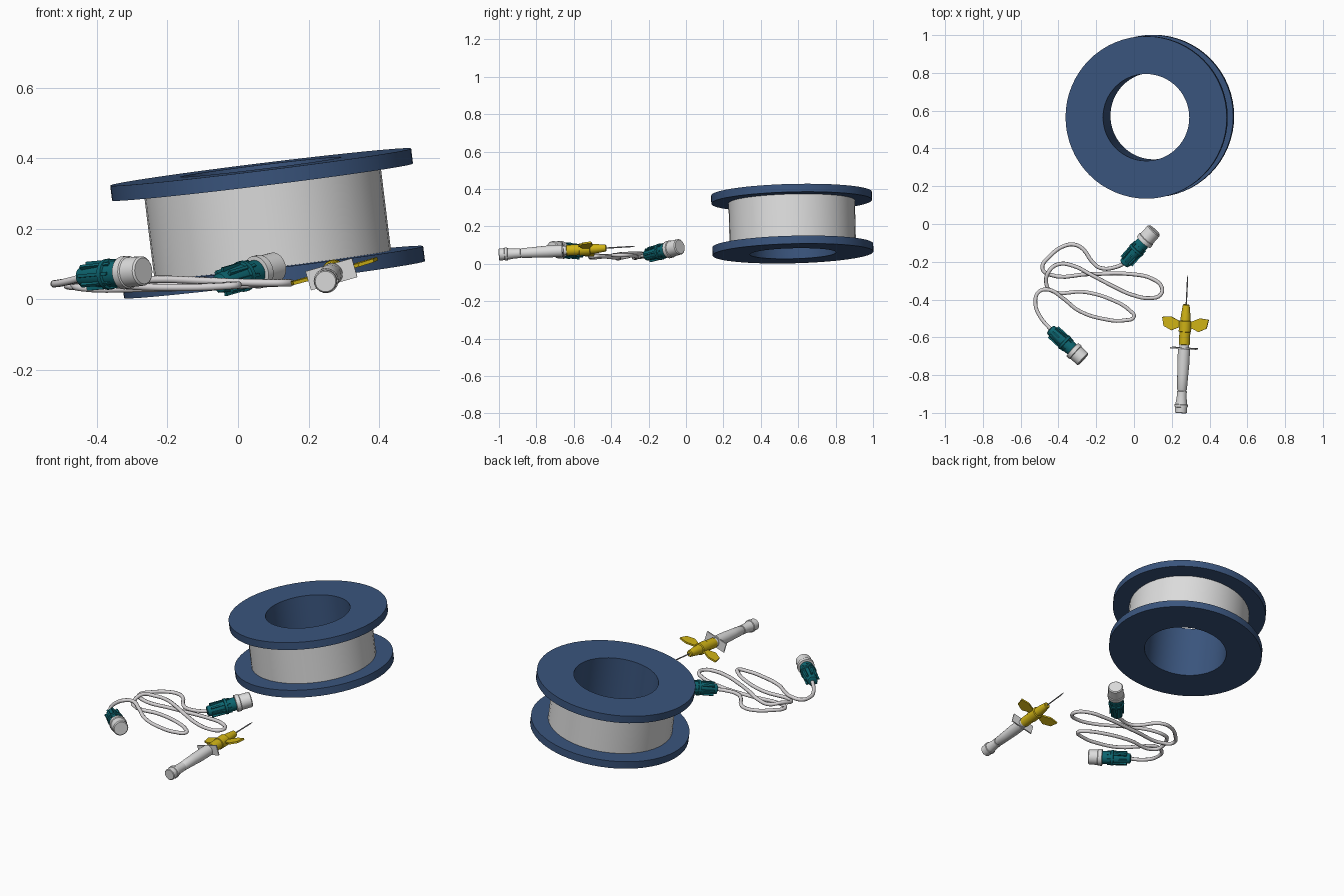
import bpy, bmesh, math
from mathutils import Matrix, Vector

if "Cube" in bpy.data.objects:
    bpy.data.objects.remove(bpy.data.objects["Cube"])


def material(name, rgb):
    m = bpy.data.materials.new(name)
    m.diffuse_color = (*rgb, 1)
    m.use_nodes = True
    m.node_tree.nodes["Principled BSDF"].inputs["Base Color"].default_value = m.diffuse_color
    return m


BLUE = material("spool blue", (0.042, 0.09, 0.205))
WHITE = material("plastic white", (0.72, 0.72, 0.72))
TEAL = material("grip teal", (0.004, 0.13, 0.16))
YELLOW = material("wing yellow", (0.64, 0.46, 0.008))
STEEL = material("needle steel", (0.3, 0.3, 0.32))
CABLE = material("cable white", (0.68, 0.66, 0.67))


def frame(origin, axis, side=(1, 0, 0)):
    """Local z runs along axis, local x as close to side as possible."""
    z = Vector(axis).normalized()
    y = z.cross(Vector(side)).normalized()
    x = y.cross(z)
    rot = Matrix((x, y, z)).transposed().to_4x4()
    return Matrix.Translation(origin) @ rot


def finish(name, bm, mat, matrix, smooth=True):
    bmesh.ops.recalc_face_normals(bm, faces=bm.faces)
    me = bpy.data.meshes.new(name)
    bm.to_mesh(me)
    bm.free()
    me.materials.append(mat)
    ob = bpy.data.objects.new(name, me)
    bpy.context.collection.objects.link(ob)
    ob.matrix_world = matrix
    if smooth:
        bpy.ops.object.select_all(action='DESELECT')
        ob.select_set(True)
        bpy.context.view_layer.objects.active = ob
        bpy.ops.object.shade_smooth_by_angle(angle=math.radians(30))
    return ob


def lathe(name, profile, mat, matrix, sides=24, closed=False):
    """Turn (radius, height) points; closed makes a ring, otherwise ends are capped."""
    bm = bmesh.new()
    rings = []
    for r, h in profile:
        rings.append([bm.verts.new((r * math.cos(2 * math.pi * i / sides),
                                    r * math.sin(2 * math.pi * i / sides), h))
                      for i in range(sides)])
    pairs = list(zip(rings, rings[1:]))
    if closed:
        pairs.append((rings[-1], rings[0]))
    else:
        bm.faces.new(rings[0])
        bm.faces.new(rings[-1])
    for a, b in pairs:
        for i in range(sides):
            j = (i + 1) % sides
            bm.faces.new((a[i], a[j], b[j], b[i]))
    return finish(name, bm, mat, matrix)


def box(bm, centre, size, turn=0.0):
    m = Matrix.Rotation(turn, 4, 'Z') @ Matrix.Translation(centre) @ Matrix.Diagonal((*size, 1))
    bmesh.ops.create_cube(bm, size=1, matrix=m)


# Spool: flanged tube with a white winding, resting at a slight tilt
spool = frame((0.084, 0.568, 0.215), (-0.123, -0.025, 1))
H, T = 0.161, 0.043
lathe("spool", [(0.23, -H), (0.43, -H), (0.43, T - H), (0.3, T - H),
                (0.3, H - T), (0.43, H - T), (0.43, H), (0.23, H)],
      BLUE, spool, 64, closed=True)
lathe("spool_winding", [(0.295, T - H), (0.338, T - H), (0.338, H - T), (0.295, H - T)],
      WHITE, spool, 40, closed=True)


# Plugs: tapered teal grip with ribs, white cap
def plug(label, tail, tip):
    tail, tip = Vector(tail), Vector(tip)
    m = frame(tail, tip - tail, (0, 0, 1))
    n = (tip - tail).length
    lathe(label + "_grip", [(0.018, -0.012), (0.027, -0.008), (0.029, 0.0), (0.036, 0.085),
                            (0.044, 0.087), (0.044, 0.1), (0.037, 0.102), (0.036, 0.15),
                            (0.03, 0.155)], TEAL, m)
    ribs = bmesh.new()
    for i in range(8):
        box(ribs, (0.034, 0, 0.066), (0.014, 0.009, 0.11), i * math.pi / 4)
    finish(label + "_ribs", ribs, TEAL, m, False)
    lathe(label + "_cap", [(0.036, 0.148), (0.047, 0.15), (0.047, 0.172), (0.043, 0.175),
                           (0.042, n - 0.005), (0.037, n)], WHITE, m)


plug("upper_plug", (-0.047, -0.205, 0.047), (0.108, -0.032, 0.092))
plug("lower_plug", (-0.436, -0.564, 0.064), (-0.268, -0.718, 0.08))

# Cable: looping tube between the two plugs
path = [(-0.04, -0.2, .047), (-0.09, -0.226, .043), (-0.18, -0.232, .04), (-0.225, -0.195, .04),
        (-0.265, -0.138, .04), (-0.305, -0.112, .04), (-0.36, -0.113, .04), (-0.445, -0.17, .04),
        (-0.485, -0.235, .038), (-0.45, -0.267, .035), (-0.23, -0.265, .032), (-0.02, -0.265, .038),
        (0.1, -0.292, .045), (0.147, -0.335, .046), (0.14, -0.375, .046), (0.085, -0.392, .046),
        (-0.01, -0.375, .048), (-0.1, -0.335, .052), (-0.23, -0.267, .056), (-0.32, -0.222, .05),
        (-0.4, -0.213, .046), (-0.45, -0.25, .056), (-0.465, -0.31, .04), (-0.445, -0.35, .032),
        (-0.26, -0.36, .03), (-0.12, -0.4, .035), (-0.02, -0.46, .04), (0.0, -0.49, .04),
        (-0.05, -0.51, .036), (-0.16, -0.503, .033), (-0.29, -0.46, .036), (-0.38, -0.39, .045),
        (-0.45, -0.348, .053), (-0.505, -0.36, .046), (-0.522, -0.42, .043), (-0.5, -0.485, .046),
        (-0.43, -0.57, .064)]
curve = bpy.data.curves.new("cable", 'CURVE')
curve.dimensions = '3D'
curve.bevel_depth = 0.0105
curve.bevel_resolution = 2
curve.resolution_u = 5
spline = curve.splines.new('BEZIER')
spline.bezier_points.add(len(path) - 1)
for bp, co in zip(spline.bezier_points, path):
    bp.co = co
    bp.handle_left_type = bp.handle_right_type = 'AUTO'
curve.materials.append(CABLE)
bpy.context.collection.objects.link(bpy.data.objects.new("cable", curve))

# Winged needle: everything is turned around one rising axis
roll = math.radians(16)
needle = frame((0.248, -1.0, 0.05), (0.05, 1, 0.06), (math.cos(roll), 0, math.sin(roll)))
lathe("end_cap", [(0.029, 0.0), (0.032, 0.003), (0.032, 0.03), (0.035, 0.032), (0.035, 0.045),
                  (0.031, 0.047), (0.026, 0.085), (0.026, 0.115), (0.02, 0.117)], WHITE, needle)
lathe("barrel", [(0.018, 0.11), (0.026, 0.125), (0.029, 0.2), (0.032, 0.26), (0.032, 0.34),
                 (0.025, 0.345), (0.025, 0.365)], WHITE, needle)
plate = bmesh.new()
box(plate, (0, 0, 0.343), (0.137, 0.056, 0.007))
finish("finger_plate", plate, WHITE, needle, False)
lathe("needle_hub", [(0.025, 0.362), (0.029, 0.364), (0.029, 0.43), (0.033, 0.432),
                     (0.033, 0.487), (0.027, 0.49), (0.025, 0.52), (0.018, 0.572),
                     (0.014, 0.576)], YELLOW, needle)
lathe("needle", [(0.0035, 0.57), (0.0035, 0.71), (0.0008, 0.73)], STEEL, needle, 10)

# Wings: one outline, mirrored, given thickness
outline = [(0.015, 0.487), (0.035, 0.487), (0.08, 0.507), (0.128, 0.502),
           (0.118, 0.455), (0.075, 0.434), (0.035, 0.452), (0.015, 0.455)]
wings = bmesh.new()
for s in (1, -1):
    face = wings.faces.new([wings.verts.new((s * x, -0.005, h)) for x, h in outline])
    out = bmesh.ops.extrude_face_region(wings, geom=[face])
    bmesh.ops.translate(wings, vec=(0, 0.01, 0),
                        verts=[v for v in out["geom"] if isinstance(v, bmesh.types.BMVert)])
finish("wings", wings, YELLOW, needle, False)
